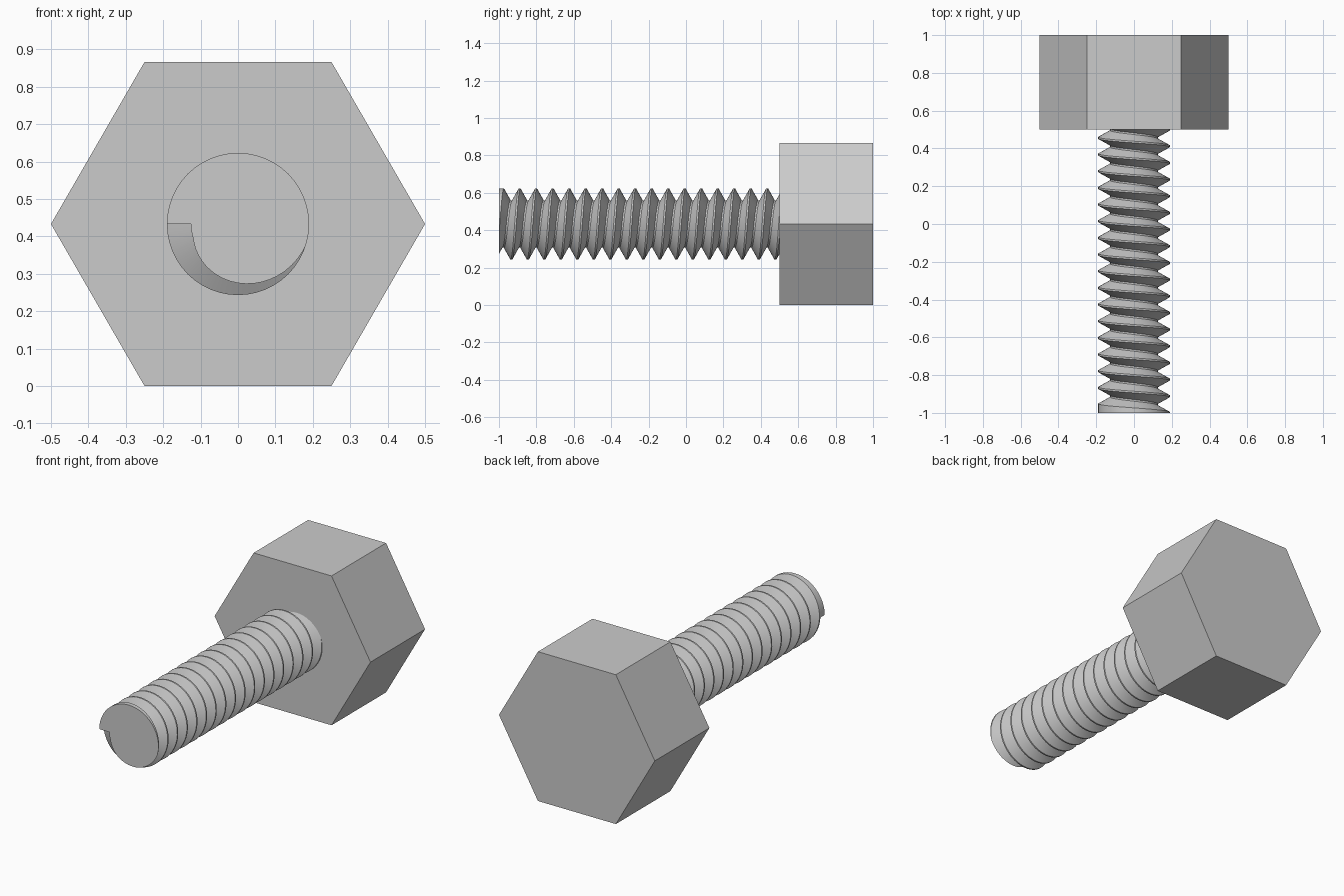
import bpy, bmesh, math
from mathutils import Matrix, Vector

cube = bpy.data.objects.get("Cube")
if cube:
    bpy.data.objects.remove(cube)

AXIS_Z = 0.433          # height of the bolt axis
TURNS = 17
PITCH = 1.5 / TURNS
STEPS = 48              # segments per turn
CREST, ROOT = 0.19, 0.126

steel = bpy.data.materials.new("light_grey_steel")
steel.use_nodes = True
colour = (0.6, 0.6, 0.6, 1)
steel.diffuse_color = colour
steel.node_tree.nodes["Principled BSDF"].inputs["Base Color"].default_value = colour


def finish(bm, name):
    bmesh.ops.recalc_face_normals(bm, faces=bm.faces)
    mesh = bpy.data.meshes.new(name)
    bm.to_mesh(mesh)
    bm.free()
    obj = bpy.data.objects.new(name, mesh)
    bpy.context.collection.objects.link(obj)
    mesh.materials.append(steel)
    return obj


# Hexagonal head, corners pointing sideways
bm = bmesh.new()
turn = Matrix.Translation((0, 0.75, AXIS_Z)) @ Matrix.Rotation(math.pi / 2, 4, 'X')
bmesh.ops.create_cone(bm, cap_ends=True, segments=6, radius1=0.5, radius2=0.5, depth=0.5,
                      matrix=turn @ Matrix.Rotation(math.pi / 2, 4, 'Z'))
# make sure a corner lies on the x axis
if max(v.co.x for v in bm.verts) < 0.49:
    bmesh.ops.rotate(bm, verts=bm.verts, cent=(0, 0.75, AXIS_Z),
                     matrix=Matrix.Rotation(math.pi / 6, 3, 'Y'))
finish(bm, "hex_head")

# Thread profile over one pitch: (fraction of pitch, radius)
thread = [(0, ROOT), (0.05, ROOT), (0.45, CREST), (0.55, CREST), (0.95, ROOT), (1, ROOT)]
lead_in = [(f, CREST if f < 0.5 else r) for f, r in thread]


def helix_strip(bm, profile, first, last):
    """Sweep the profile along the helix; return the rows of vertices."""
    rows = []
    for i in range(first, last + 1):
        a = math.tau * (i % STEPS) / STEPS - math.pi
        rows.append([bm.verts.new((r * math.cos(a), -1 + PITCH * (i / STEPS + f),
                                   AXIS_Z + r * math.sin(a))) for f, r in profile])
    for low, high in zip(rows, rows[1:]):
        for j in range(len(profile) - 1):
            bm.faces.new((low[j], low[j + 1], high[j + 1], high[j]))
    return rows


# Threaded shank, with the stepped start of the thread at the tip
bm = bmesh.new()
start = helix_strip(bm, lead_in, -STEPS, 0)[-1]
main = helix_strip(bm, thread, 0, TURNS * STEPS)[0]
bm.faces.new((main[0], main[1], main[2], start[1], start[0]))
bmesh.ops.remove_doubles(bm, verts=bm.verts, dist=1e-5)

# Trim both ends square and close the tip
for y, side in ((-1, -1), (0.5, 1)):
    bmesh.ops.bisect_plane(bm, geom=bm.verts[:] + bm.edges[:] + bm.faces[:], dist=1e-5,
                           plane_co=(0, y, 0), plane_no=(0, side, 0), clear_outer=True)
rim = [e for e in bm.edges if e.is_boundary and all(abs(v.co.y + 1) < 1e-4 for v in e.verts)]
bmesh.ops.contextual_create(bm, geom=rim)
shank = finish(bm, "threaded_shank")

bpy.ops.object.select_all(action='DESELECT')
shank.select_set(True)
bpy.context.view_layer.objects.active = shank
bpy.ops.object.shade_smooth_by_angle(angle=math.radians(30))
